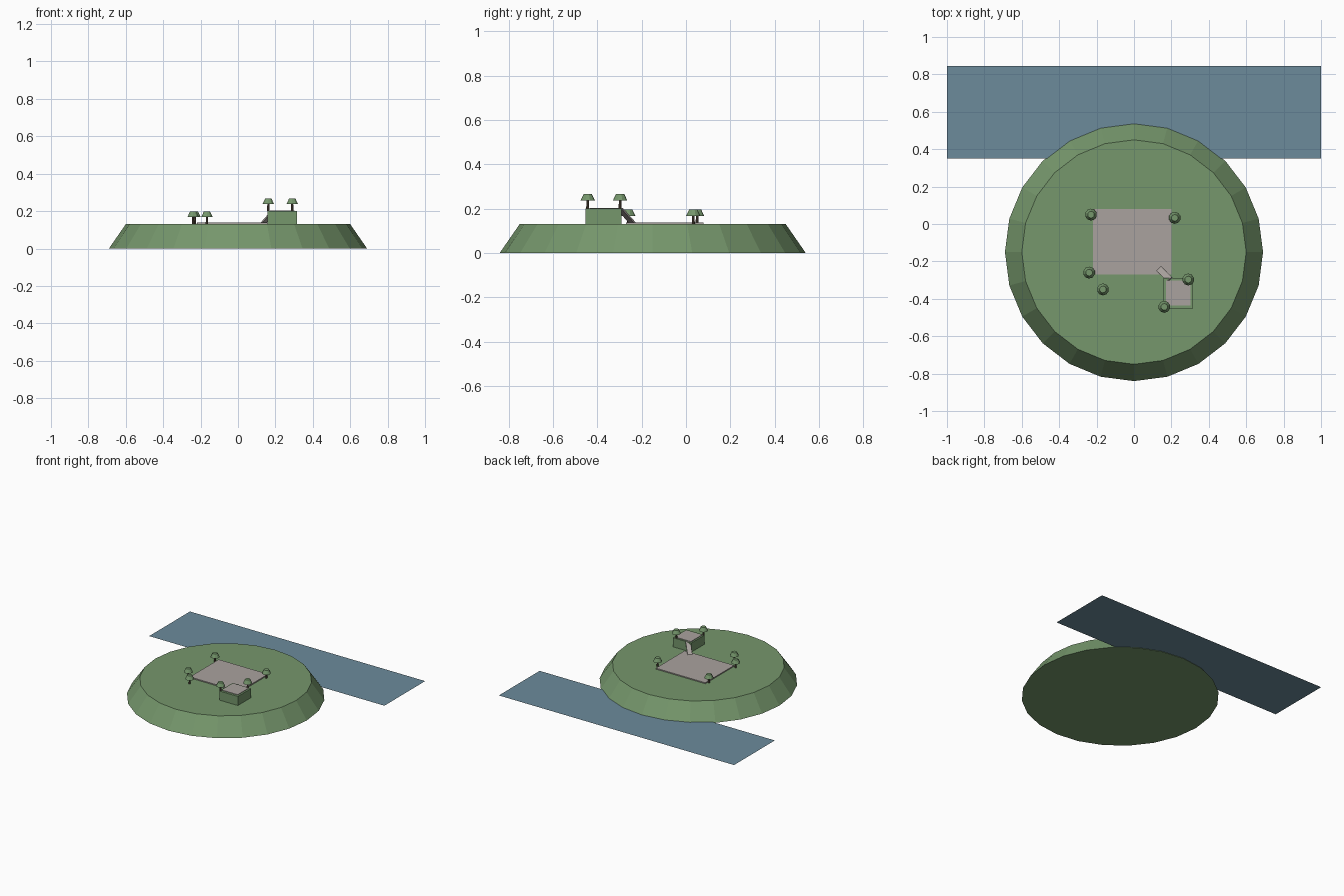
import bpy
from math import pi
from mathutils import Vector

if "Cube" in bpy.data.objects:
    bpy.data.objects.remove(bpy.data.objects["Cube"], do_unlink=True)


def material(name, rgb):
    m = bpy.data.materials.new(name)
    m.use_nodes = True
    m.diffuse_color = (*rgb, 1)
    m.node_tree.nodes["Principled BSDF"].inputs["Base Color"].default_value = (*rgb, 1)
    return m


GREEN = material("grass green", (0.18, 0.31, 0.15))
STONE = material("warm grey stone", (0.40, 0.365, 0.345))
WATER = material("river blue", (0.15, 0.26, 0.33))
BARK = material("dark bark", (0.10, 0.07, 0.05))


def finish(name, mat):
    ob = bpy.context.object
    ob.name = name
    ob.data.materials.append(mat)
    return ob


def box(name, mat, low, high):
    low, high = Vector(low), Vector(high)
    bpy.ops.mesh.primitive_cube_add(size=1, location=(low + high) / 2)
    ob = finish(name, mat)
    ob.scale = high - low
    return ob


def frustum(name, mat, x, y, z0, z1, r0, r1, sides):
    bpy.ops.mesh.primitive_cone_add(vertices=sides, radius1=r0, radius2=r1,
                                    depth=z1 - z0, location=(x, y, (z0 + z1) / 2))
    return finish(name, mat)


def tree(name, x, y, ground):
    frustum(name + "_trunk", BARK, x, y, ground, ground + 0.045, 0.007, 0.005, 8)
    frustum(name + "_canopy", GREEN, x, y, ground + 0.038, ground + 0.067, 0.032, 0.018, 10)


# River strip
bpy.ops.mesh.primitive_plane_add(size=1, location=(0, 0.597, 0.006))
finish("river", WATER).scale = (2, 0.495, 1)

# Sloping island mound
GROUND = 0.13
frustum("mound", GREEN, 0, -0.15, 0, GROUND, 0.69, 0.60, 24)

# Paved plaza and raised terrace
box("plaza", STONE, (-0.22, -0.27, GROUND - 0.005), (0.20, 0.08, 0.138))
TERRACE = 0.20
box("terrace", GREEN, (0.158, -0.452, GROUND - 0.005), (0.315, -0.29, TERRACE))
box("terrace_paving", STONE, (0.17, -0.435, TERRACE - 0.005), (0.302, -0.302, TERRACE + 0.004))

# Diagonal ramp from the plaza up to the terrace corner
foot, head = Vector((0.132, -0.238, 0.132)), Vector((0.192, -0.298, 0.2))
run = head - foot
bpy.ops.mesh.primitive_cube_add(size=1, location=(foot + head) / 2)
ramp = finish("ramp", STONE)
ramp.scale = (run.length, 0.034, 0.008)
slope = Vector((run.x, run.y, 0)).length
ramp.rotation_euler = (0, -Vector((slope, run.z)).angle_signed(Vector((1, 0))), -pi / 4)

# Trees on the mound and on the terrace
for i, (x, y) in enumerate([(-0.23, 0.05), (0.218, 0.033), (-0.24, -0.26), (-0.166, -0.35)]):
    tree(f"ground_tree_{i + 1}", x, y, GROUND)
for i, (x, y) in enumerate([(0.29, -0.297), (0.162, -0.443)]):
    tree(f"terrace_tree_{i + 1}", x, y, TERRACE)
